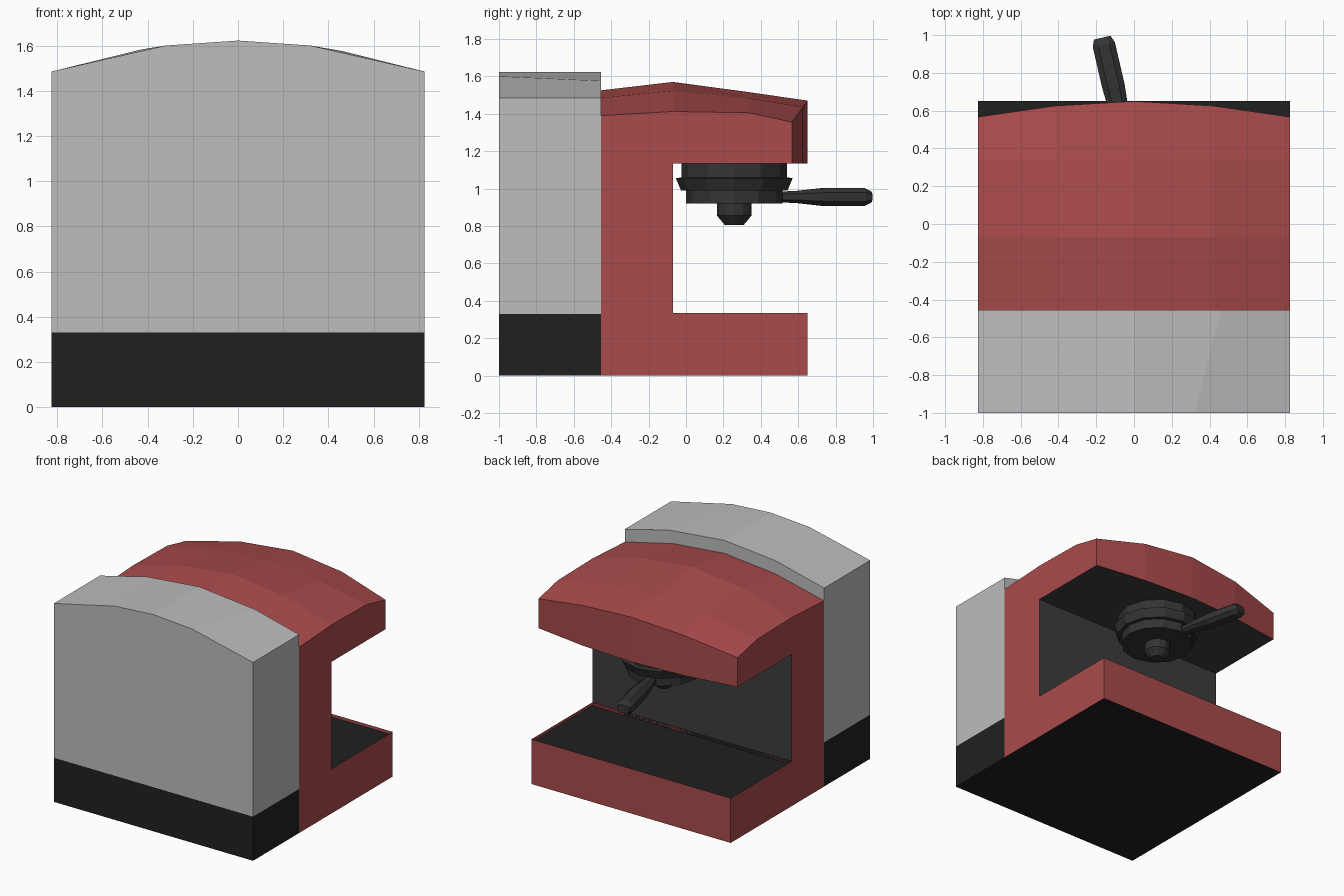
import bpy, bmesh, math
from mathutils import Vector

if "Cube" in bpy.data.objects:
    bpy.data.objects.remove(bpy.data.objects["Cube"])


def material(name, r, g, b):
    m = bpy.data.materials.new(name)
    m.diffuse_color = (r, g, b, 1)
    m.use_nodes = True
    m.node_tree.nodes["Principled BSDF"].inputs["Base Color"].default_value = m.diffuse_color
    return m


RED = material("red shell", 0.40, 0.07, 0.07)
GREY = material("light grey", 0.51, 0.51, 0.51)
BLACK = material("black", 0.0145, 0.0145, 0.0145)
DARK = material("dark grey", 0.046, 0.046, 0.046)
METAL = material("charcoal", 0.034, 0.034, 0.034)


def finish(name, bm, mats):
    bmesh.ops.recalc_face_normals(bm, faces=bm.faces)
    me = bpy.data.meshes.new(name)
    bm.to_mesh(me)
    bm.free()
    for m in mats:
        me.materials.append(m)
    ob = bpy.data.objects.new(name, me)
    bpy.context.collection.objects.link(ob)
    return ob


def loft(name, rings, mats, seg_mat=None, skip=()):
    """Join equal closed rings, cap both ends; seg_mat colours by ring segment."""
    bm = bmesh.new()
    vs = [[bm.verts.new(p) for p in ring] for ring in rings]
    n = len(rings[0])
    for a, b in zip(vs, vs[1:]):
        for i in range(n):
            if i not in skip:
                j = (i + 1) % n
                f = bm.faces.new((a[i], a[j], b[j], b[i]))
                f.material_index = (seg_mat or {}).get(i, 0)
    bm.faces.new(vs[0])
    bm.faces.new(vs[-1])
    return finish(name, bm, mats)


W = 0.825
BACK, WALL, TIP = -0.455, -0.07, 0.65

# water tank with arched lid
def tank_ring(y, xl, xr, zl, zr):
    return [(-W, y, 0.33), (-W, y, 1.485), (xl, y, zl), (0, y, 1.622),
            (xr, y, zr), (W, y, 1.485), (W, y, 0.33)]

loft("water_tank", [tank_ring(-1, -0.32, 0.32, 1.60, 1.60),
                    tank_ring(BACK, -0.43, 0.46, 1.582, 1.576)], [GREY])

# black plinth under the tank
loft("tank_base", [[(x, -1, 0), (x, BACK, 0), (x, BACK, 0.33), (x, -1, 0.33)]
                   for x in (-W, W)], [BLACK])

# red C-shaped body with domed, bowed head
def body_ring(x):
    t = abs(x) / W
    k = t ** 1.8
    tip = TIP - 0.083 * k
    tops = [(BACK, 1.525, 1.39), (WALL, 1.57, 1.412),
            (0.34, 1.515, 1.405), (tip, 1.47, 1.355)]
    pts = [(y, c + (e - c) * k) for y, c, e in tops]
    pts += [(tip, 1.135), (WALL, 1.135), (WALL, 0.335),
            (TIP, 0.335), (TIP, 0), (BACK, 0)]
    return [(x, y, z) for y, z in pts]

loft("machine_body", [body_ring(x) for x in (-W, -0.42, 0, 0.42, W)],
     [RED, DARK, BLACK], {4: 1, 5: 1, 8: 2}, skip=(6,))

# drip tray: rim, groove and plate
bm = bmesh.new()
face = bm.faces.new([bm.verts.new(p) for p in (
    (-W, WALL, 0.335), (W, WALL, 0.335), (W, TIP, 0.335), (-W, TIP, 0.335))])
for thick, drop in ((0.035, 0), (0.002, -0.035), (0.035, 0), (0.002, 0.012)):
    bmesh.ops.inset_region(bm, faces=[face], thickness=thick)
    for v in face.verts:
        v.co.z += drop
tray = finish("drip_tray", bm, [BLACK])
if tray.data.polygons[0].normal.z < 0:
    tray.data.flip_normals()

# brew group, filter basket and spout
CY, N = 0.258, 12
profile = [(0.283, 1.135), (0.283, 1.06), (0.312, 1.055), (0.285, 0.99),
           (0.257, 0.99), (0.257, 0.92), (0.092, 0.92), (0.092, 0.855),
           (0.05, 0.805)]
loft("brew_group", [[(r * math.cos(2 * math.pi * i / N),
                      CY + r * math.sin(2 * math.pi * i / N), z)
                     for i in range(N)] for r, z in profile], [METAL])

# filter handle, swung slightly to the left
d = Vector((-0.225, 0.974, 0))
side = Vector((0.974, 0.225, 0))
up = Vector((0, 0, 1))
origin = Vector((0, CY, 0.955))
rings = []
for t, w, h in ((0.22, 0.035, 0.028), (0.34, 0.05, 0.032), (0.48, 0.06, 0.047),
                (0.71, 0.06, 0.047), (0.748, 0.045, 0.03)):
    rings.append([origin + d * t + side * (w * sx) + up * (h * sz)
                  for sx, sz in ((1, .5), (.5, 1), (-.5, 1), (-1, .5),
                                 (-1, -.5), (-.5, -1), (.5, -1), (1, -.5))])
loft("filter_handle", rings, [METAL])
